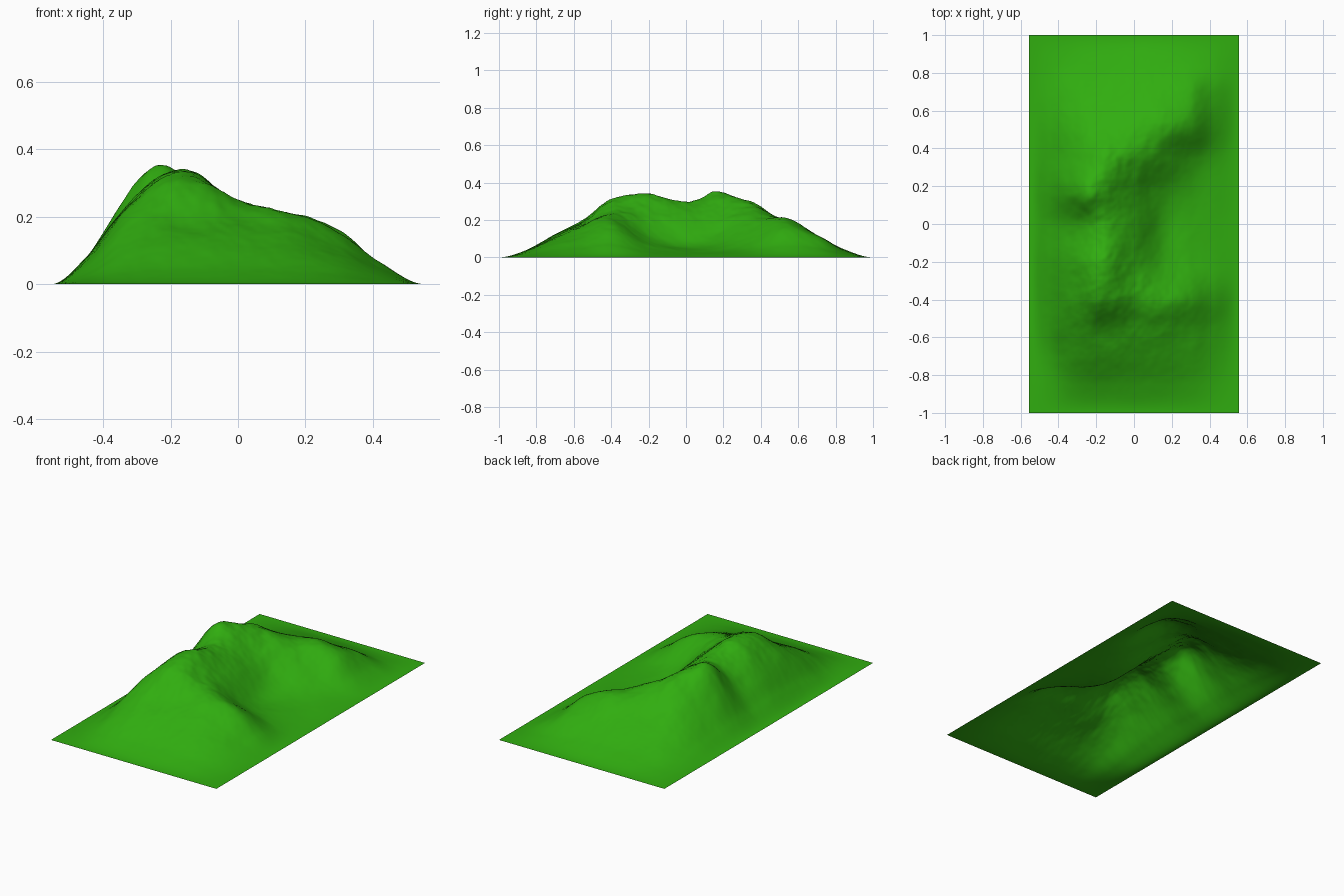
import bpy, bmesh
from mathutils import noise, Vector

if "Cube" in bpy.data.objects:
    bpy.data.objects.remove(bpy.data.objects["Cube"])

# Coarse survey of the hill: heights in 1/1000 units, border is zero
XS = [-.555, -.45, -.35, -.25, -.15, 0, .15, .3, .42, .555]
YS = [-1, -.85, -.7, -.55, -.4, -.2, 0, .17, .35, .52, .7, .85, 1]
ROWS = [
    (10, 30, 40, 40, 40, 35, 25, 10),
    (30, 90, 120, 122, 112, 100, 70, 30),
    (60, 155, 197, 195, 180, 160, 110, 48),
    (75, 200, 285, 310, 248, 215, 152, 65),
    (80, 210, 300, 330, 230, 115, 60, 25),
    (65, 170, 260, 292, 210, 70, 35, 15),
    (80, 232, 350, 318, 200, 90, 40, 20),
    (60, 160, 250, 300, 247, 165, 80, 30),
    (45, 110, 160, 180, 200, 213, 160, 60),
    (25, 60, 80, 95, 110, 120, 112, 48),
    (10, 20, 30, 35, 40, 40, 30, 15),
]
GRID = [[0] * 10] + [[0, *r, 0] for r in ROWS] + [[0] * 10]


def spline(ks, vs, t):
    """Cubic Hermite through (ks, vs), flat at both ends."""
    n = len(ks)
    i = max(j for j in range(n - 1) if ks[j] <= t or j == 0)

    def slope(j):
        if j in (0, n - 1):
            return 0
        return (vs[j + 1] - vs[j - 1]) / (ks[j + 1] - ks[j - 1])
    h = ks[i + 1] - ks[i]
    u = (t - ks[i]) / h
    a, b = vs[i], vs[i + 1]
    return ((2*u**3 - 3*u*u + 1) * a + (u**3 - 2*u*u + u) * h * slope(i)
            + (3*u*u - 2*u**3) * b + (u**3 - u*u) * h * slope(i + 1))


# Hillside sheet: open height field with eroded detail growing with height
NX, NY = 110, 200
bm = bmesh.new()
columns = []
for i in range(NX + 1):
    x = -.555 + 1.11 * i / NX
    profile = [spline(XS, row, x) for row in GRID]
    column = []
    for j in range(NY + 1):
        y = -1 + 2 * j / NY
        z = max(0, spline(YS, profile, y) / 1000)
        rough = noise.fractal(Vector((x * 9, y * 7, 2.3)), 0.9, 2.1, 5)
        z *= 1 + 0.035 * rough
        column.append(bm.verts.new((x, y, z)))
    columns.append(column)
for a, b in zip(columns, columns[1:]):
    for j in range(NY):
        bm.faces.new((a[j], b[j], b[j + 1], a[j + 1]))
mesh = bpy.data.meshes.new("hillside")
bm.to_mesh(mesh)
bm.free()
for p in mesh.polygons:
    p.use_smooth = True
hill = bpy.data.objects.new("hillside", mesh)
bpy.context.collection.objects.link(hill)

# Grass green
mat = bpy.data.materials.new("grass")
mat.diffuse_color = (0.03, 0.42, 0.005, 1)
mat.use_nodes = True
mat.node_tree.nodes["Principled BSDF"].inputs["Base Color"].default_value = mat.diffuse_color
mesh.materials.append(mat)
